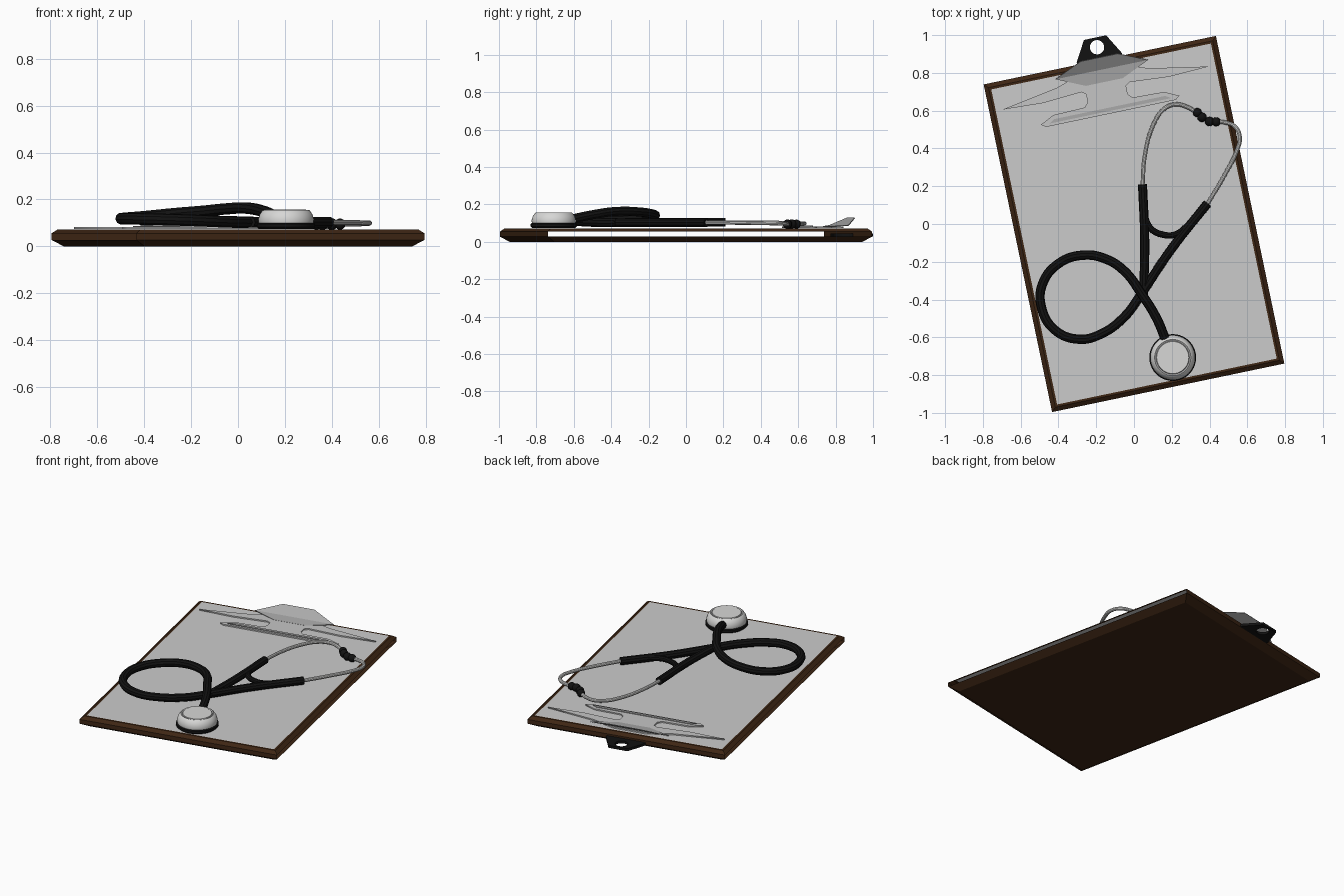
import bpy, bmesh, math

cube = bpy.data.objects.get("Cube")
if cube:
    bpy.data.objects.remove(cube, do_unlink=True)

TILT = math.radians(11.8)   # the board lies turned on the ground


def material(name, rgb, rough=0.5):
    m = bpy.data.materials.new(name)
    m.use_nodes = True
    m.diffuse_color = (*rgb, 1)
    b = m.node_tree.nodes["Principled BSDF"]
    b.inputs["Base Color"].default_value = (*rgb, 1)
    b.inputs["Roughness"].default_value = rough
    return m


WOOD = material("dark brown wood", (0.048, 0.019, 0.007))
PAPER = material("light grey paper", (0.6, 0.6, 0.6))
CLEAR = material("pale clip plastic", (0.56, 0.56, 0.56))
GREY = material("grey clip lever", (0.4, 0.4, 0.4))
BLACK = material("black rubber", (0.006, 0.006, 0.006))
SILVER = material("silver metal", (0.68, 0.68, 0.67))


def link(name, data, mats, turn=0.0, loc=(0, 0, 0)):
    ob = bpy.data.objects.new(name, data)
    bpy.context.collection.objects.link(ob)
    for m in mats:
        data.materials.append(m)
    ob.rotation_euler.z = turn
    ob.location = loc
    return ob


def finish(ob, smooth=True):
    """Turn a curve into a mesh and set its shading."""
    bpy.ops.object.select_all(action='DESELECT')
    ob.select_set(True)
    bpy.context.view_layer.objects.active = ob
    if ob.type == 'CURVE':
        bpy.ops.object.convert(target='MESH')
    if smooth:
        bpy.ops.object.shade_smooth_by_angle(angle=math.radians(35))
    return ob


def tube(name, pts, radius, mat):
    """Round tube along a smooth path."""
    cu = bpy.data.curves.new(name, 'CURVE')
    cu.dimensions = '3D'
    cu.bevel_depth = radius
    cu.bevel_resolution = 3
    cu.resolution_u = 8
    cu.use_fill_caps = True
    sp = cu.splines.new('BEZIER')
    sp.bezier_points.add(len(pts) - 1)
    for bp, p in zip(sp.bezier_points, pts):
        bp.co = p
        bp.handle_left_type = bp.handle_right_type = 'AUTO'
    return finish(link(name, cu, [mat]))


def plate(name, loops, z, half, mat):
    """Flat plate from an outline and optional holes, turned with the board."""
    cu = bpy.data.curves.new(name, 'CURVE')
    cu.dimensions = '2D'
    cu.fill_mode = 'BOTH'
    cu.extrude = half
    for pts in loops:
        sp = cu.splines.new('POLY')
        sp.points.add(len(pts) - 1)
        sp.use_cyclic_u = True
        for q, (x, y) in zip(sp.points, pts):
            q.co = (x, y, 0, 1)
    return finish(link(name, cu, [mat], TILT, (0, 0, z)), False)


def mirrored(half):
    return half + [(-x, y) for x, y in reversed(half)]


def lathe(name, profile, centre, mats, rule=None, steps=40):
    """Spin a (radius, height) profile round the vertical axis."""
    bm = bmesh.new()
    vs = [bm.verts.new((r, 0, z)) for r, z in profile]
    edges = [bm.edges.new(pair) for pair in zip(vs, vs[1:])]
    bmesh.ops.spin(bm, geom=vs + edges, cent=(0, 0, 0), axis=(0, 0, 1),
                   angle=math.tau, steps=steps)
    bmesh.ops.remove_doubles(bm, verts=bm.verts, dist=0.0005)
    bmesh.ops.recalc_face_normals(bm, faces=bm.faces)
    if rule:
        for f in bm.faces:
            f.material_index = rule(f.calc_center_median())
    me = bpy.data.meshes.new(name)
    bm.to_mesh(me)
    bm.free()
    return finish(link(name, me, mats, 0, (*centre, 0)))


# Board: bevelled hollow shell, open along both long sides, sheet on top
W, H = 0.628, 0.886
bm = bmesh.new()
rings = []
for inset, z in [(0.045, 0), (0, 0.028), (0, 0.055), (0.022, 0.072), (0.034, 0.072)]:
    w, h = W - inset, H - inset
    rings.append([bm.verts.new((x, y, z)) for x, y in
                  [(-w, -h), (w, -h), (w, h), (-w, h)]])
bm.faces.new(rings[0][::-1])
for level, (a, b) in enumerate(zip(rings, rings[1:])):
    for i in range(4):
        if level == 1 and i % 2:
            continue
        j = (i + 1) % 4
        bm.faces.new((a[i], a[j], b[j], b[i]))
bm.faces.new(rings[-1]).material_index = 1
me = bpy.data.meshes.new("board")
bm.to_mesh(me)
bm.free()
link("board", me, [WOOD, PAPER], TILT)

# Hanging tab with a round hole
hole = [(0.038 * math.cos(a), 0.956 + 0.038 * math.sin(a))
        for a in (math.tau * k / 24 for k in range(24))]
plate("hanging_tab", [mirrored([(0.122, 0.815), (0.122, 0.9), (0.06, 1.008)]), hole],
      0.036, 0.008, BLACK)

# Clip: pressing bar, neck and winged base
plate("clip_plate", [mirrored([(0.35, 0.598), (0.375, 0.615), (0.3, 0.652), (0.13, 0.657),
                               (0.108, 0.68), (0.108, 0.725), (0.13, 0.74), (0.34, 0.725),
                               (0.56, 0.735), (0.25, 0.79), (0.1, 0.84)])],
      0.079, 0.004, CLEAR)
plate("clip_bar_ridge", [mirrored([(0.33, 0.612), (0.3, 0.63)])], 0.084, 0.003, GREY)

# Clip lever: bent sheet rising toward the back edge
bm = bmesh.new()
rows = [[bm.verts.new((s * x, y, z)) for s in (-1, 1)]
        for x, y, z in [(0.1, 0.768, 0.084), (0.25, 0.835, 0.09), (0.1, 0.9, 0.13)]]
for a, b in zip(rows, rows[1:]):
    bm.faces.new((a[0], a[1], b[1], b[0]))
me = bpy.data.meshes.new("clip_lever")
bm.to_mesh(me)
bm.free()
lever = link("clip_lever", me, [GREY], TILT)
lever.modifiers.new("thickness", 'SOLIDIFY').thickness = 0.004

# Main rubber tube: from the chest piece over the crossing, round the loop
tube("main_tube", [(0.17, -0.62, 0.12), (0.12, -0.5, 0.145), (0.04, -0.37, 0.163),
                   (-0.05, -0.25, 0.16), (-0.15, -0.185, 0.15), (-0.27, -0.165, 0.14),
                   (-0.4, -0.21, 0.127), (-0.485, -0.32, 0.12), (-0.49, -0.44, 0.118),
                   (-0.42, -0.56, 0.117), (-0.29, -0.61, 0.114), (-0.17, -0.58, 0.11),
                   (-0.05, -0.49, 0.105), (0.04, -0.37, 0.103)], 0.025, BLACK)

# Forked tubes and the spring between them
tube("left_branch_tube", [(0.03, -0.385, 0.103), (0.2, -0.13, 0.103), (0.39, 0.11, 0.103)],
     0.024, BLACK)
tube("right_branch_tube", [(0.05, -0.38, 0.103), (0.057, -0.1, 0.105), (0.045, 0.21, 0.105)],
     0.024, BLACK)
tube("fork_spring", [(0.052, 0.05, 0.103), (0.09, -0.025, 0.103), (0.16, -0.058, 0.103),
                     (0.22, -0.055, 0.103), (0.29, -0.005, 0.103)], 0.017, BLACK)

# Metal ear tubes
tube("right_ear_tube", [(0.045, 0.2, 0.105), (0.057, 0.36, 0.104), (0.1, 0.52, 0.102),
                        (0.155, 0.605, 0.1), (0.215, 0.633, 0.098), (0.28, 0.62, 0.096),
                        (0.34, 0.585, 0.094)], 0.011, SILVER)
tube("left_ear_tube", [(0.385, 0.1, 0.103), (0.48, 0.26, 0.102), (0.545, 0.39, 0.1),
                       (0.56, 0.46, 0.099), (0.535, 0.515, 0.097), (0.48, 0.538, 0.095),
                       (0.42, 0.542, 0.094)], 0.011, SILVER)

# Ear tips: a collar and a rounded bud each
for side, start, end in [("right", (0.335, 0.59), (0.36, 0.565)),
                         ("left", (0.435, 0.541), (0.4, 0.543))]:
    for part, (x, y), r in [("collar", start, 0.024), ("bud", end, 0.025)]:
        bpy.ops.mesh.primitive_uv_sphere_add(segments=16, ring_count=10, radius=r,
                                             location=(x, y, 0.095))
        tip = bpy.context.object
        tip.name = f"{side}_ear_tip_{part}"
        tip.data.materials.append(BLACK)
        bpy.ops.object.shade_smooth()

# Chest piece: black rim, silver dome and raised inner disc
CHEST = (0.205, -0.707)
lathe("chest_piece_rim", [(0, 0.074), (0.115, 0.074), (0.124, 0.082), (0.124, 0.096),
                          (0.115, 0.102), (0, 0.102)], CHEST, [BLACK])
lathe("chest_piece_dome", [(0, 0.1), (0.117, 0.1), (0.119, 0.115), (0.113, 0.135),
                           (0.102, 0.152), (0.096, 0.156), (0.091, 0.153),
                           (0.088, 0.153), (0.085, 0.157), (0, 0.157)],
      CHEST, [SILVER, GREY],
      lambda c: int(0.086 < math.hypot(c.x, c.y) < 0.095 and c.z > 0.15))
tube("chest_piece_stem", [(0.195, -0.66, 0.12), (0.165, -0.605, 0.122)], 0.018, SILVER)
